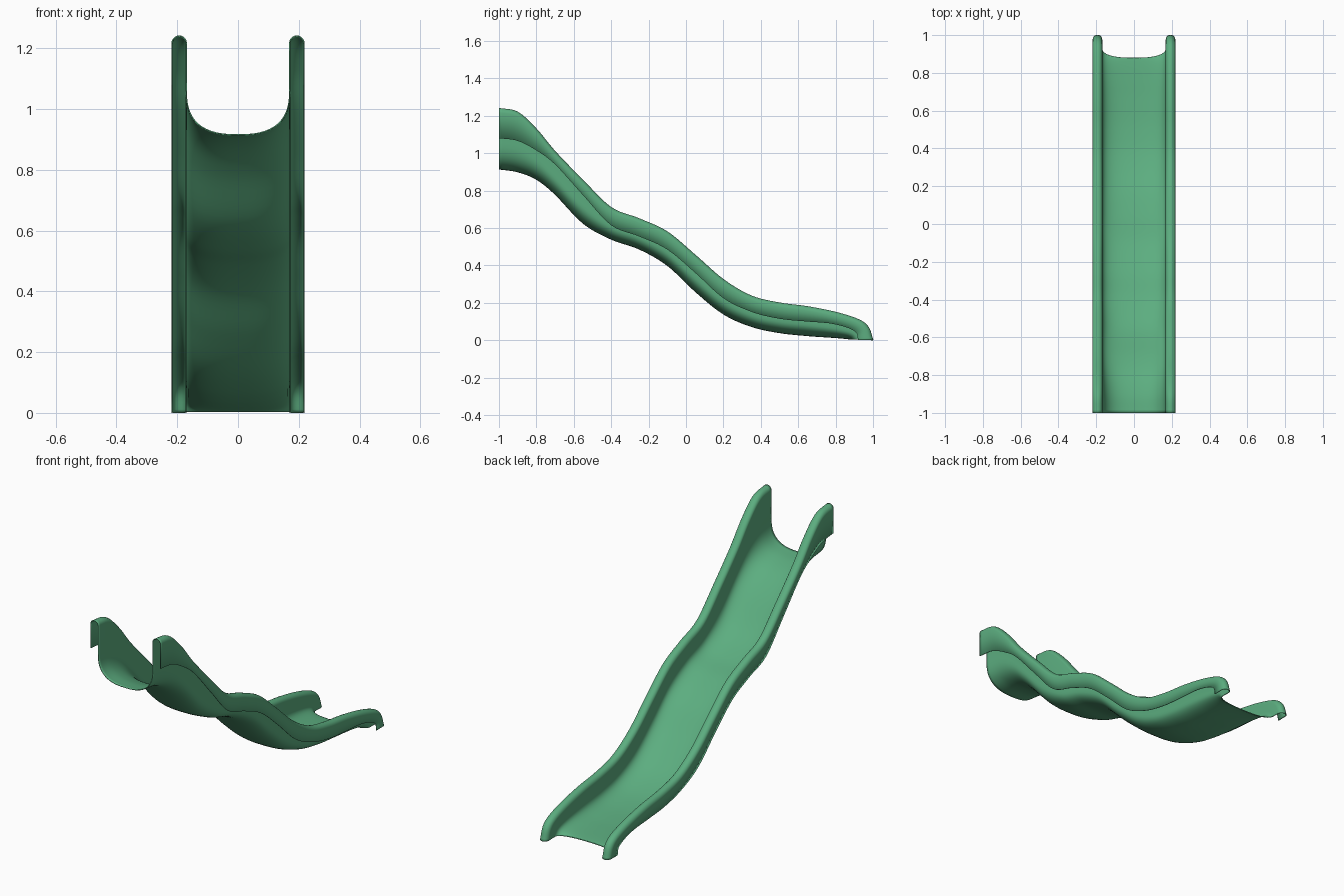
import bpy
import bmesh
from math import sin, cos, pi
from mathutils import Vector

cube = bpy.data.objects.get("Cube")
if cube:
    bpy.data.objects.remove(cube)

INNER, OUTER = 0.17, 0.217      # rail inner and outer half widths
STEPS = 6                       # lengthwise subdivisions per station

# Side profile stations: y, rail crest, flange hem, trough floor
stations = [
    (-1, 1.24, 1.08, .915), (-.9, 1.22, 1.066, .9), (-.8, 1.13, 1.015, .86),
    (-.7, 1.01, .94, .78), (-.55, .855, .775, .625), (-.4, .71, .615, .54),
    (-.25, .65, .555, .487), (-.1, .58, .485, .4), (.05, .455, .36, .26),
    (.2, .325, .225, .14), (.35, .237, .152, .073), (.5, .2, .115, .04),
    (.65, .18, .1, .024),
]
crest = [Vector((s[0], s[1])) for s in stations]
hem = [Vector((s[0], s[2])) for s in stations]
floor = [Vector((s[0], s[3])) for s in stations]

# The rails run past the floor and curl down to the ground
crest += [Vector(p) for p in ((.8, .15), (.92, .112), (.975, .07), (1, 0))]
hem += [Vector(p) for p in ((.77, .09), (.86, .068), (.91, .04), (.92, 0))]
floor += [Vector(p) for p in ((.75, .017), (.82, .012), (.86, .008), (.88, .005))]


def smooth_path(points):
    """Catmull-Rom curve through the points."""
    first = points[0] * 2 - points[1]
    last = points[-1] * 2 - points[-2]
    padded = [first] + points + [last]
    path = []
    for i in range(len(points) - 1):
        a, b, c, d = padded[i:i + 4]
        for k in range(STEPS):
            t = k / STEPS
            path.append(b + (c - a) * (t / 2)
                        + (a * 2 - b * 5 + c * 4 - d) * (t * t / 2)
                        + (b * 3 - a - c * 3 + d) * (t ** 3 / 2))
    path.append(points[-1].copy())
    return path


def half_section(top, edge, low):
    """Cross-section from the trough centre, over the rail, to the flange hem."""
    rise = top - low
    up = rise.normalized()
    power = 2 / 2.6
    section = []
    # Rounded trough
    count = 14
    for i in range(count + 1):
        a = i / count * pi / 2
        x = INNER * sin(a) ** power
        height = 0.45 * (1 - max(cos(a), 0) ** power)
        section.append((x, low + rise * height))
    # Rounded rail crest
    middle, radius = (INNER + OUTER) / 2, (OUTER - INNER) / 2
    count = 10
    for i in range(count + 1):
        a = pi * i / count
        section.append((middle - radius * cos(a),
                        top - up * radius * (1 - sin(a))))
    # Outer flange
    section.append((OUTER, edge))
    return [Vector((x, p.x, p.y)) for x, p in section]


# Loft the mirrored cross-sections along the slide
bm = bmesh.new()
rows = []
for top, edge, low in zip(smooth_path(crest), smooth_path(hem), smooth_path(floor)):
    half = half_section(top, edge, low)
    mirrored = [Vector((-p.x, p.y, p.z)) for p in reversed(half[1:])]
    rows.append([bm.verts.new(p) for p in mirrored + half])
for near, far in zip(rows, rows[1:]):
    for i in range(len(near) - 1):
        bm.faces.new((near[i], near[i + 1], far[i + 1], far[i]))

mesh = bpy.data.meshes.new("slide_chute")
bm.to_mesh(mesh)
bm.free()
chute = bpy.data.objects.new("slide_chute", mesh)
bpy.context.collection.objects.link(chute)

# Thin moulded plastic wall
wall = chute.modifiers.new("wall_thickness", 'SOLIDIFY')
wall.thickness = 0.004
wall.offset = 0

# Green plastic
green = bpy.data.materials.new("green_plastic")
green.use_nodes = True
colour = (0.107, 0.42, 0.215, 1)
green.diffuse_color = colour
green.node_tree.nodes["Principled BSDF"].inputs["Base Color"].default_value = colour
mesh.materials.append(green)

bpy.context.view_layer.objects.active = chute
chute.select_set(True)
bpy.ops.object.shade_smooth_by_angle(angle=pi / 4)
